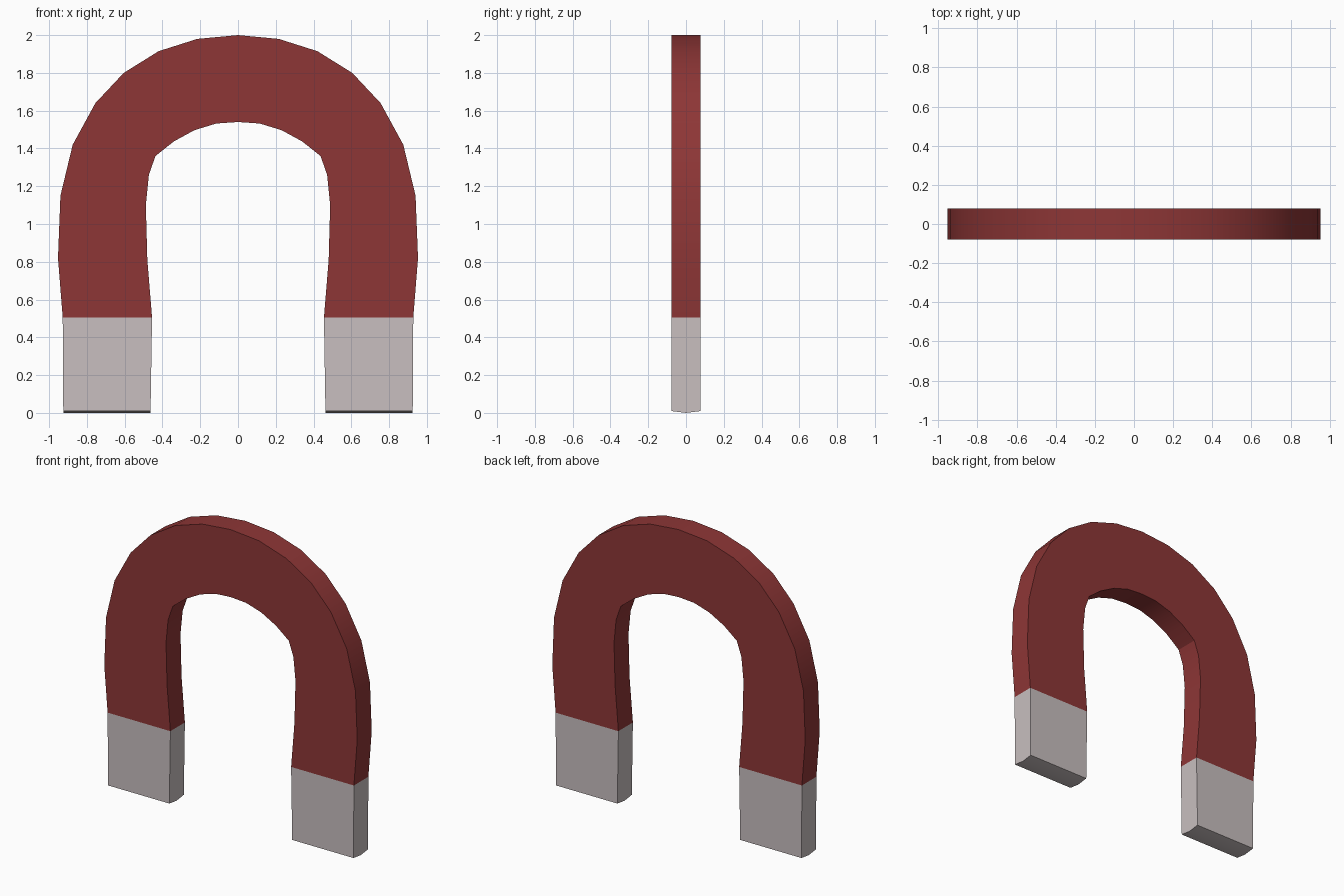
import bpy, bmesh, math

if "Cube" in bpy.data.objects:
    bpy.data.objects.remove(bpy.data.objects["Cube"])

HALF = 0.078  # half the thickness of the bar

# Outer and inner outline, right half, from the crown down to the colour joint
OUTER = [(0, 2.0), (.215, 1.98), (.42, 1.915), (.605, 1.80), (.755, 1.64),
         (.875, 1.42), (.94, 1.15), (.953, .82), (.928, .505)]
INNER = [(0, 1.54), (.115, 1.532), (.23, 1.497), (.34, 1.437), (.437, 1.36),
         (.472, 1.26), (.488, 1.10), (.48, .81), (.455, .505)]


def material(name, colour):
    m = bpy.data.materials.new(name)
    m.diffuse_color = (*colour, 1)
    m.use_nodes = True
    m.node_tree.nodes["Principled BSDF"].inputs["Base Color"].default_value = m.diffuse_color
    return m


def sweep(name, stations, mat, tip=False):
    """Join rectangular sections; a tip gets a slightly bulged end."""
    bm = bmesh.new()
    rings = []
    for (ox, oz), (ix, iz) in stations:
        rings.append([bm.verts.new(p) for p in (
            (ox, -HALF, oz), (ox, HALF, oz), (ix, HALF, iz), (ix, -HALF, iz))])
    for a, b in zip(rings, rings[1:]):
        for i in range(4):
            j = (i + 1) % 4
            bm.faces.new((a[i], a[j], b[j], b[i]))
    if tip:
        # Shallow ridge under the pole end
        a, b, c, d = rings[-1]
        m1 = bm.verts.new((a.co.x, 0, 0))
        m2 = bm.verts.new((d.co.x, 0, 0))
        for f in ((a, m1, m2, d), (m1, b, c, m2), (a, b, m1), (c, d, m2)):
            bm.faces.new(f)
    bmesh.ops.recalc_face_normals(bm, faces=bm.faces)
    # Open tubes: make sure the front side looks towards -y
    front = next(f for f in bm.faces if abs(f.normal.y) > .9
                 and f.calc_center_median().y < -HALF / 2)
    if front.normal.y > 0:
        bmesh.ops.reverse_faces(bm, faces=bm.faces[:])
    me = bpy.data.meshes.new(name)
    bm.to_mesh(me)
    bm.free()
    me.materials.append(mat)
    ob = bpy.data.objects.new(name, me)
    bpy.context.collection.objects.link(ob)
    bpy.ops.object.select_all(action='DESELECT')
    ob.select_set(True)
    bpy.context.view_layer.objects.active = ob
    bpy.ops.object.shade_smooth_by_angle(angle=math.radians(30))
    return ob


def flip(p):
    return (-p[0], p[1])


red = material("red paint", (0.27, 0.037, 0.037))
grey = material("bare steel", (0.58, 0.52, 0.525))

# Red horseshoe band, right half mirrored to the left
right = list(zip(OUTER, INNER))
left = [(flip(o), flip(i)) for o, i in reversed(right[1:])]
sweep("horseshoe_band", left + right, red)

# Steel pole tips
for side, s in (("left", -1), ("right", 1)):
    tip = [((s * .928, .505), (s * .455, .505)),
           ((s * .925, .01), (s * .463, .01))]
    sweep(side + "_pole_tip", tip, grey, tip=True)
